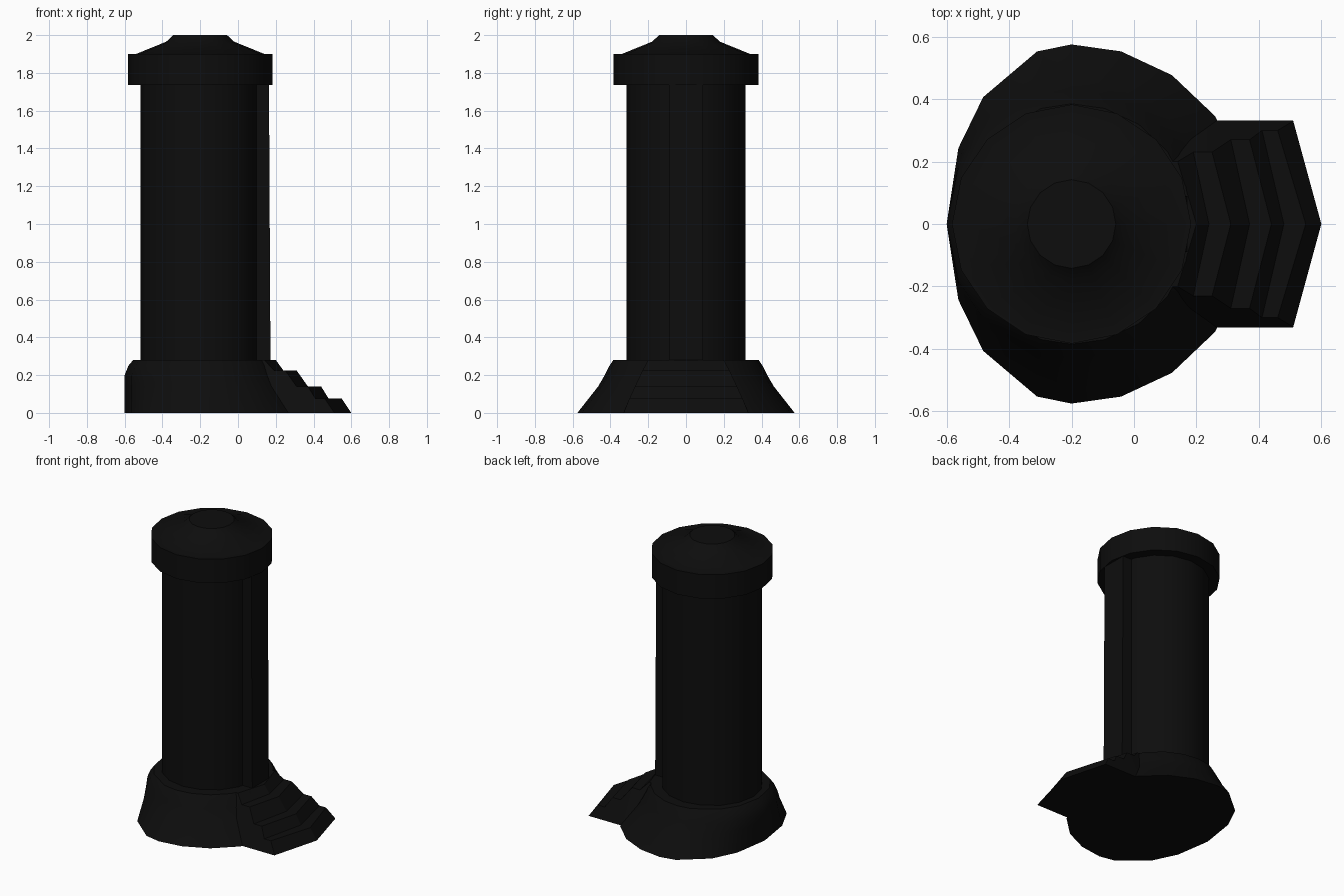
import bpy
import bmesh
from math import radians, cos, sin

cube = bpy.data.objects.get("Cube")
if cube:
    bpy.data.objects.remove(cube, do_unlink=True)

CENTRE_X = -0.2

black = bpy.data.materials.new("matte_black")
black.use_nodes = True
colour = (0.004, 0.004, 0.004, 1)
black.diffuse_color = colour
black.node_tree.nodes["Principled BSDF"].inputs["Base Color"].default_value = colour


def finish(name, bm, angle=30):
    """Turn a bmesh into a named, shaded object."""
    bmesh.ops.remove_doubles(bm, verts=bm.verts, dist=0.0005)
    bmesh.ops.recalc_face_normals(bm, faces=bm.faces)
    mesh = bpy.data.meshes.new(name)
    bm.to_mesh(mesh)
    bm.free()
    mesh.materials.append(black)
    obj = bpy.data.objects.new(name, mesh)
    bpy.context.collection.objects.link(obj)
    bpy.ops.object.select_all(action="DESELECT")
    obj.select_set(True)
    bpy.context.view_layer.objects.active = obj
    bpy.ops.object.shade_smooth_by_angle(angle=radians(angle))
    return obj


def loft(name, angles, rings):
    """Skin rings of (back radius, front radius, side radius, height)."""
    bm = bmesh.new()
    loops = []
    for back, front, side, z in rings:
        loop = []
        for a in angles:
            c, s = cos(radians(a)), sin(radians(a))
            loop.append(bm.verts.new((CENTRE_X + c * (front if c > 0 else back), s * side, z)))
        loops.append(loop)
    n = len(angles)
    for low, high in zip(loops, loops[1:]):
        for i in range(n):
            j = (i + 1) % n
            bm.faces.new((low[i], low[j], high[j], high[i]))
    bm.faces.new(loops[0][::-1])
    bm.faces.new(loops[-1])
    return finish(name, bm)


def lathe(name, profile, sides=16):
    angles = [i * 360 / sides for i in range(sides)]
    return loft(name, angles, [(r, r, r, z) for r, z in profile])


# Flared base, flattened at the back
half = [0, 18, 37, 56, 74, 90, 106, 135, 155, 180]
outline = half + [360 - a for a in half[-2:0:-1]]
loft("base", outline, [
    (0.4, 0.575, 0.575, 0),
    (0.4, 0.465, 0.465, 0.14),
    (0.4, 0.43, 0.43, 0.2),
    (0.38, 0.405, 0.405, 0.25),
    (0.355, 0.385, 0.385, 0.28),
])

# Column and overhanging cap
lathe("column", [(0.315, 0.25), (0.315, 1.76)])
lathe("cap", [(0.315, 1.735), (0.383, 1.735), (0.383, 1.9),
              (0.34, 1.9), (0.18, 1.965), (0.142, 2.0)])

# Narrow upright panel on the step side, leaning in slightly
bm = bmesh.new()
bmesh.ops.create_cube(bm, size=1)
for v in bm.verts:
    top = v.co.z > 0
    v.co.y *= 0.18
    v.co.z = 1.74 if top else 0.25
    v.co.x = (0.164 if top else 0.172) if v.co.x > 0 else 0
finish("front_panel", bm)

# Pointed steps with sloping cheeks: centre x, end x, half width, height
rows = [
    (0.05, 0.0, 0.2, 0.28), (0.2, 0.14, 0.2, 0.28),
    (0.24, 0.19, 0.23, 0.225), (0.31, 0.25, 0.23, 0.225),
    (0.37, 0.31, 0.27, 0.14), (0.44, 0.37, 0.27, 0.14),
    (0.48, 0.41, 0.3, 0.075), (0.55, 0.46, 0.3, 0.075),
    (0.6, 0.51, 0.33, 0),
]
FOOT = 0.332
bm = bmesh.new()
grid = []
for mid, end, width, z in rows:
    points = [(end, -FOOT, 0), (end, -width, z), (mid, 0, z), (end, width, z), (end, FOOT, 0)]
    grid.append([bm.verts.new(p) for p in points])
for a, b in zip(grid, grid[1:]):
    for i in range(4):
        bm.faces.new((a[i], b[i], b[i + 1], a[i + 1]))
bm.faces.new(grid[0])
bm.faces.new([r[0] for r in grid] + grid[-1][1:4] + [r[4] for r in reversed(grid)])
finish("steps", bm, 15)
